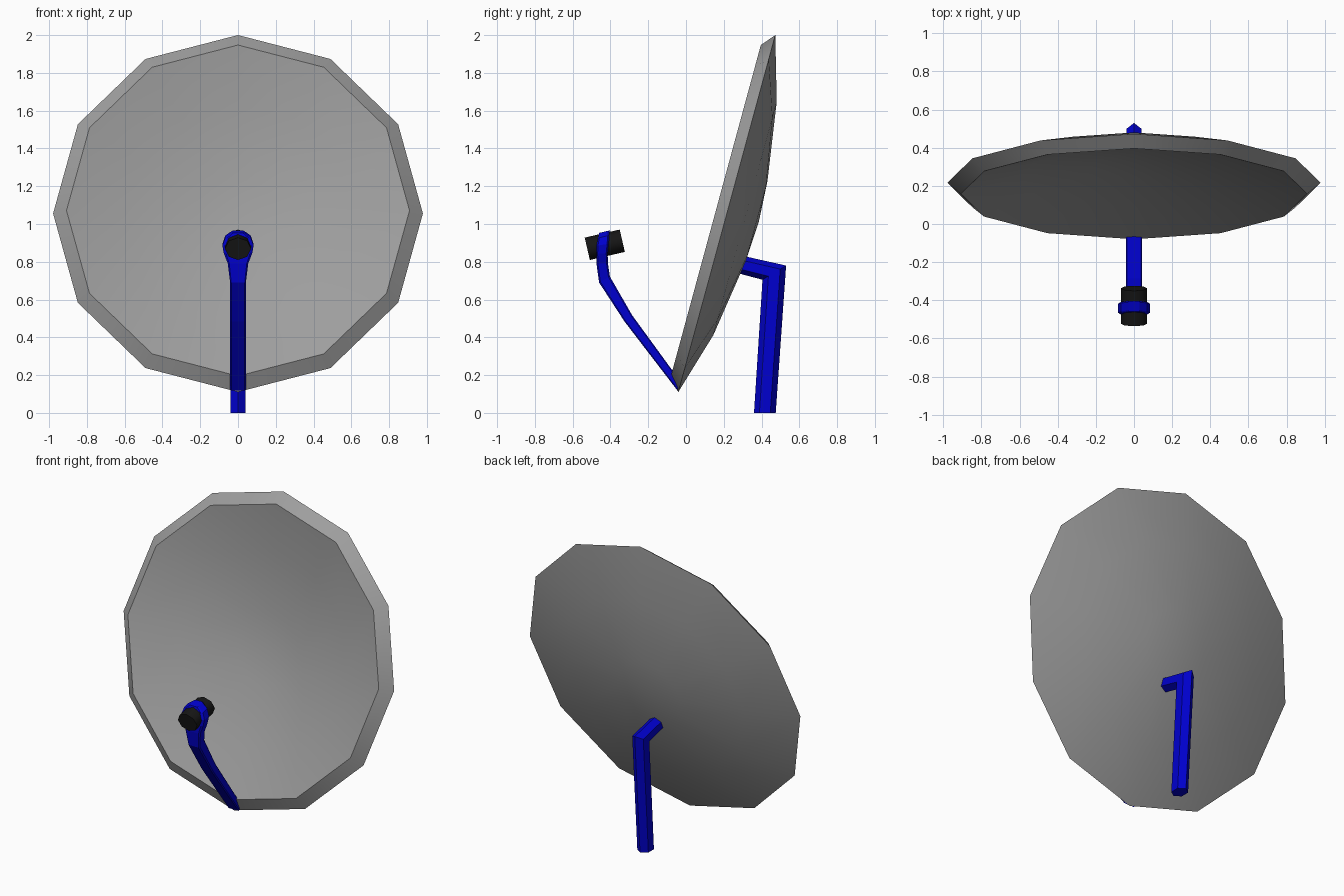
import bpy, bmesh, math
from mathutils import Vector, Matrix

if "Cube" in bpy.data.objects:
    bpy.data.objects.remove(bpy.data.objects["Cube"])

TILT = math.radians(15.2)


def material(name, rgb):
    m = bpy.data.materials.new(name)
    m.diffuse_color = (*rgb, 1)
    m.use_nodes = True
    m.node_tree.nodes["Principled BSDF"].inputs["Base Color"].default_value = m.diffuse_color
    return m


blue = material("blue_paint", (0, 0, 0.62))
black = material("black_plastic", (0.008, 0.008, 0.008))
grey = material("grey_paint", (0.34, 0.34, 0.34))


def finish(bm, name, mat, smooth=None):
    bmesh.ops.recalc_face_normals(bm, faces=bm.faces)
    me = bpy.data.meshes.new(name)
    bm.to_mesh(me)
    bm.free()
    ob = bpy.data.objects.new(name, me)
    bpy.context.collection.objects.link(ob)
    me.materials.append(mat)
    if smooth:
        bpy.ops.object.select_all(action='DESELECT')
        ob.select_set(True)
        bpy.context.view_layer.objects.active = ob
        bpy.ops.object.shade_smooth_by_angle(angle=math.radians(smooth))
    return ob


def bridge(bm, a, b):
    for i in range(len(a)):
        j = (i + 1) % len(a)
        bm.faces.new((a[i], a[j], b[j], b[i]))


def loft(name, stations, section, mat):
    """Each station: front (y, z), back (y, z), half width in x."""
    bm = bmesh.new()
    rings = []
    for (fy, fz), (by, bz), w in stations:
        f, b = Vector((0, fy, fz)), Vector((0, by, bz))
        mid, half = (f + b) / 2, (b - f) / 2
        rings.append([bm.verts.new(mid + half * d + Vector((w * s, 0, 0)))
                      for s, d in section])
    for a, b in zip(rings, rings[1:]):
        bridge(bm, a, b)
    bm.faces.new(rings[0])
    bm.faces.new(rings[-1])
    return finish(bm, name, mat)


# Dish: profile (radius, depth towards the back) turned in 12 steps
bm = bmesh.new()
SEG = 12
profile = [(0.22, 0.163), (0.64, 0.10), (0.979, 0),
           (0.908, -0.06), (0.6, 0.032), (0.22, 0.092)]
rings = []
for r, d in profile:
    rings.append([bm.verts.new((r * math.sin(2 * math.pi * i / SEG), d,
                                r * math.cos(2 * math.pi * i / SEG)))
                  for i in range(SEG)])
for a, b in zip(rings, rings[1:]):
    bridge(bm, a, b)
for ring, depth in ((rings[0], 0.175), (rings[-1], 0.104)):
    pole = bm.verts.new((0, depth, 0))
    for i in range(SEG):
        bm.faces.new((ring[i], ring[(i + 1) % SEG], pole))
bm.transform(Matrix.Translation((0, 0.216, 1.0555)) @ Matrix.Rotation(-TILT, 4, 'X'))
finish(bm, "dish", grey, smooth=20)

# Mast: bent hexagonal post that runs into the back of the dish
hexagon = [(0, -1), (1, -0.5), (1, 0.5), (0, 1), (-1, 0.5), (-1, -0.5)]
loft("mast", [((0.36, 0), (0.475, 0), 0.04),
              ((0.405, 0.705), (0.53, 0.78), 0.04),
              ((0.28, 0.738), (0.28, 0.836), 0.04)], hexagon, blue)

# Feed arm: flat bar that widens into the collar around the receiver
bar = [(1, -0.75), (1, 0.75), (0.85, 1), (-0.85, 1),
       (-1, 0.75), (-1, -0.75), (-0.85, -1), (0.85, -1)]
loft("feed_arm", [((-0.045, 0.118), (-0.038, 0.178), 0.042),
                  ((-0.325, 0.483), (-0.285, 0.517), 0.042),
                  ((-0.46, 0.69), (-0.403, 0.722), 0.042),
                  ((-0.474, 0.79), (-0.413, 0.79), 0.054),
                  ((-0.475, 0.845), (-0.415, 0.845), 0.075),
                  ((-0.474, 0.885), (-0.41, 0.895), 0.083),
                  ((-0.466, 0.925), (-0.407, 0.94), 0.068),
                  ((-0.46, 0.953), (-0.403, 0.966), 0.03)], bar, blue)

# Receiver: short eight-sided canister through the collar, aimed at the dish
bm = bmesh.new()
bmesh.ops.create_cone(bm, cap_ends=True, segments=8, radius1=0.069,
                      radius2=0.069, depth=0.19)
bm.transform(Matrix.Translation((0, -0.43, 0.89))
             @ Matrix.Rotation(math.radians(-90 + 13), 4, 'X')
             @ Matrix.Scale(0.88, 4, (0, 1, 0)))
finish(bm, "receiver", black, smooth=60)
